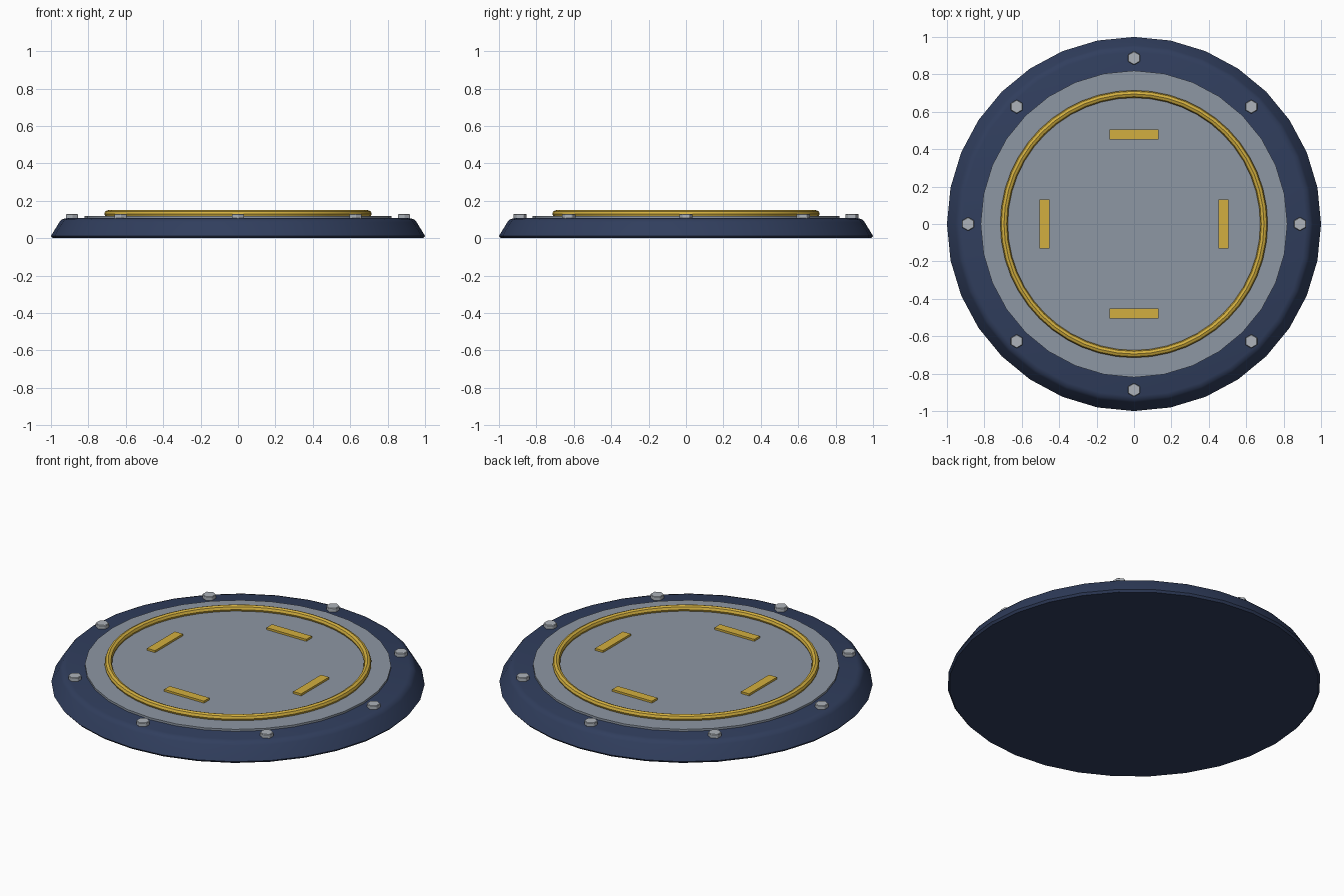
import bpy
import math
from math import radians

if "Cube" in bpy.data.objects:
    bpy.data.objects.remove(bpy.data.objects["Cube"])


def material(name, rgb):
    m = bpy.data.materials.new(name)
    m.diffuse_color = (*rgb, 1)
    m.use_nodes = True
    m.node_tree.nodes["Principled BSDF"].inputs["Base Color"].default_value = m.diffuse_color
    return m


NAVY = material("navy_paint", (0.03, 0.048, 0.11))
STEEL = material("blue_grey_steel", (0.27, 0.31, 0.37))
GOLD = material("gold", (0.65, 0.43, 0.05))
BOLT = material("bolt_metal", (0.42, 0.45, 0.49))


def finish(name, mat, smooth=True):
    ob = bpy.context.object
    ob.name = name
    ob.data.materials.append(mat)
    if smooth:
        bpy.ops.object.shade_smooth_by_angle(angle=radians(35))
    return ob


def bevel(ob, width, segments=1):
    b = ob.modifiers.new("bevel", 'BEVEL')
    b.width = width
    b.segments = segments
    b.limit_method = 'ANGLE'
    b.angle_limit = radians(30)


# Sloped base disc, turned from a profile of (radius, z)
profile = [(0.99, 0), (1.0, 0.012), (0.955, 0.086), (0.943, 0.1), (0.92, 0.107)]
N = 32
verts, faces = [], []
for r, z in profile:
    for i in range(N):
        a = 2 * math.pi * i / N
        verts.append((r * math.cos(a), r * math.sin(a), z))
for k in range(len(profile) - 1):
    for i in range(N):
        j = (i + 1) % N
        faces.append((k * N + i, k * N + j, (k + 1) * N + j, (k + 1) * N + i))
faces.append(tuple(reversed(range(N))))
faces.append(tuple(range((len(profile) - 1) * N, len(profile) * N)))
mesh = bpy.data.meshes.new("base_disc")
mesh.from_pydata(verts, [], faces)
base = bpy.data.objects.new("base_disc", mesh)
bpy.context.collection.objects.link(base)
bpy.context.view_layer.objects.active = base
base.select_set(True)
finish("base_disc", NAVY)

# Raised top plate
bpy.ops.mesh.primitive_cylinder_add(vertices=32, radius=0.82, depth=0.03, location=(0, 0, 0.104))
finish("top_plate", STEEL)

# Gold ring
bpy.ops.mesh.primitive_torus_add(major_segments=48, minor_segments=8, major_radius=0.695,
                                 minor_radius=0.02, location=(0, 0, 0.13))
ring = finish("gold_ring", GOLD)
bpy.ops.object.shade_smooth()

# Four marker bars
for i in range(4):
    a = i * math.pi / 2
    bpy.ops.mesh.primitive_cube_add(size=1, rotation=(0, 0, a),
                                    location=(0.478 * math.cos(a), 0.478 * math.sin(a), 0.121))
    bpy.context.object.scale = (0.052, 0.26, 0.02)
    finish(f"marker_bar_{i + 1}", GOLD, False)

# Eight hexagonal rim bolts
for i in range(8):
    a = i * math.pi / 4
    bpy.ops.mesh.primitive_cylinder_add(vertices=6, radius=0.037, depth=0.03,
                                        location=(0.887 * math.cos(a), 0.887 * math.sin(a), 0.114))
    finish(f"rim_bolt_{i + 1}", BOLT, False)
    bevel(bpy.context.object, 0.003)
